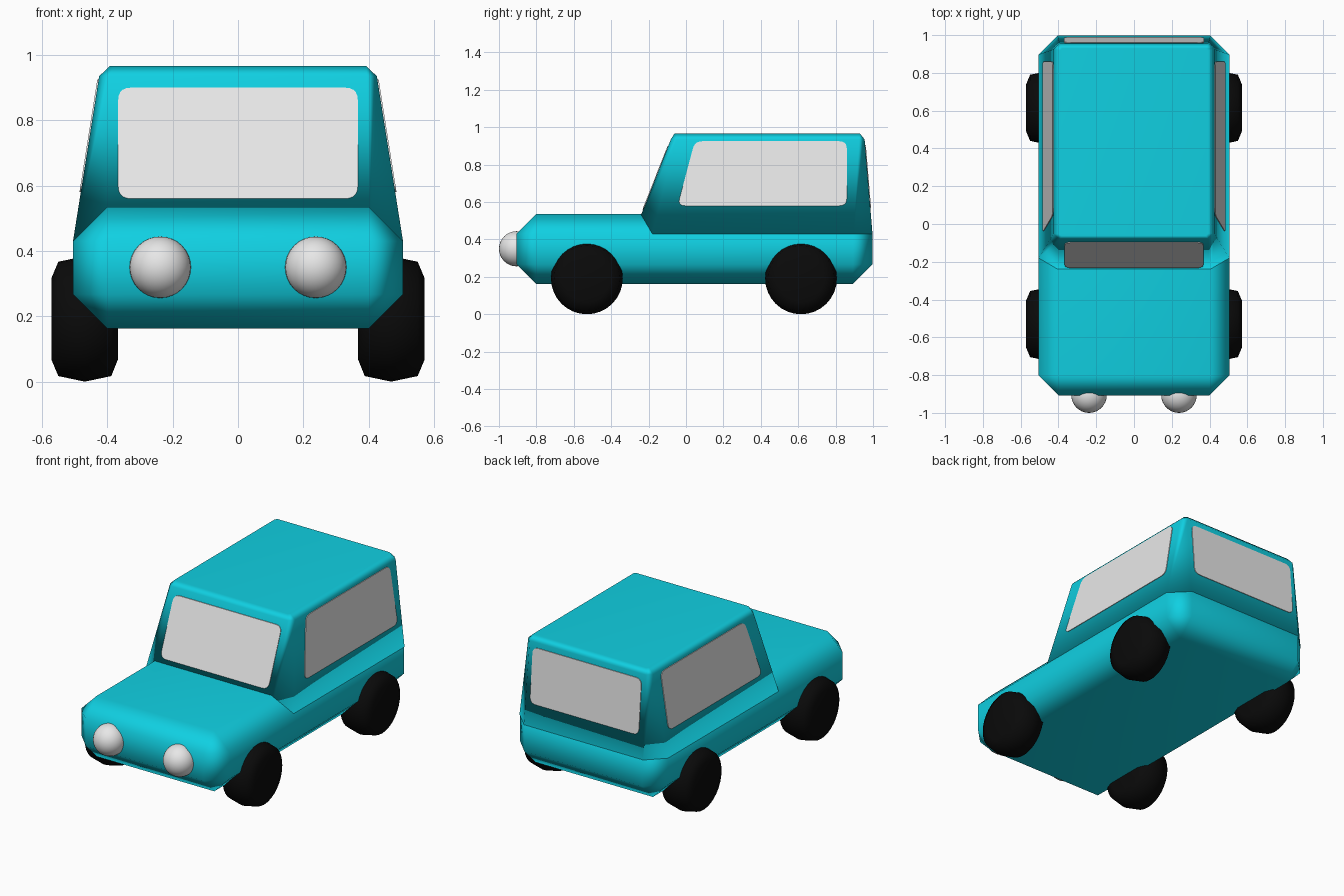
import bpy, bmesh, math
from mathutils import Vector

if "Cube" in bpy.data.objects:
    bpy.data.objects.remove(bpy.data.objects["Cube"])


def material(name, r, g, b):
    m = bpy.data.materials.new(name)
    m.diffuse_color = (r, g, b, 1)
    m.use_nodes = True
    m.node_tree.nodes["Principled BSDF"].inputs["Base Color"].default_value = m.diffuse_color
    return m


PAINT = material("turquoise paint", 0.005, 0.63, 0.76)
GLASS = material("light grey", 0.8, 0.8, 0.8)
RUBBER = material("black rubber", 0.003, 0.003, 0.003)


def finish(name, bm, mat, angle=50, weighted=False):
    bmesh.ops.recalc_face_normals(bm, faces=bm.faces)
    me = bpy.data.meshes.new(name)
    bm.to_mesh(me)
    bm.free()
    me.materials.append(mat)
    ob = bpy.data.objects.new(name, me)
    bpy.context.collection.objects.link(ob)
    bpy.ops.object.select_all(action='DESELECT')
    ob.select_set(True)
    bpy.context.view_layer.objects.active = ob
    bpy.ops.object.shade_smooth_by_angle(angle=math.radians(angle))
    if weighted:
        ob.modifiers.new("even shading", 'WEIGHTED_NORMAL')
    return ob


def loft(rings):
    """Skin closed rings of equal length and cap both ends."""
    bm = bmesh.new()
    vs = [[bm.verts.new(p) for p in ring] for ring in rings]
    n = len(vs[0])
    for a, b in zip(vs, vs[1:]):
        for i in range(n):
            j = (i + 1) % n
            bm.faces.new((a[i], a[j], b[j], b[i]))
    bm.faces.new(vs[0])
    bm.faces.new(vs[-1])
    return bm


# Lower body: chamfered box
bm = bmesh.new()
bmesh.ops.create_cube(bm, size=1)
for v in bm.verts:
    v.co = Vector((v.co.x * 1.01, v.co.y * 1.905 + 0.0455, v.co.z * 0.373 + 0.3485))
bmesh.ops.bevel(bm, geom=bm.edges[:], offset=0.105, segments=1, affect='EDGES')
finish("body", bm, PAINT, 60, True)


# Cabin: tapered, corners cut wide at the waist and narrow at the roof
def cab_ring(w, front, back, z, c):
    return [(-w + c, front, z), (w - c, front, z), (w, front + c, z), (w, back - c, z),
            (w - c, back, z), (-w + c, back, z), (-w, back - c, z), (-w, front + c, z)]


WAIST, SHOULDER = 0.43, 0.935
cab = loft([cab_ring(0.505, -0.28, 0.997, WAIST, 0.10),
            cab_ring(0.425, -0.081, 0.955, SHOULDER, 0.03),
            cab_ring(0.392, -0.062, 0.930, 0.966, 0.012)])
finish("cabin", cab, PAINT, 60, True)


# Windows: thin rounded plates lying on the sloping cabin walls
def rounded(corners, r=0.04, steps=5):
    out = []
    n = len(corners)
    for i in range(n):
        p = Vector(corners[i])
        a = p + (Vector(corners[i - 1]) - p).normalized() * r
        b = p + (Vector(corners[(i + 1) % n]) - p).normalized() * r
        for k in range(steps + 1):
            t = k / steps
            out.append(a * (1 - t) ** 2 + p * 2 * t * (1 - t) + b * t * t)
    return out


def window(name, corners, place):
    pts = rounded(corners)
    finish(name, loft([[place(p.x, p.y, d) for p in pts] for d in (-0.004, 0.004)]), GLASS, 30)


def wall(z, low, high):
    return low + (high - low) * (z - WAIST) / (SHOULDER - WAIST)


window("windscreen", [(-0.367, 0.56), (0.367, 0.56), (0.367, 0.90), (-0.367, 0.90)],
       lambda u, z, d: (u, wall(z, -0.28, -0.081) - d, z))
window("rear_window", [(-0.37, 0.57), (0.37, 0.57), (0.37, 0.905), (-0.37, 0.905)],
       lambda u, z, d: (u, wall(z, 0.997, 0.955) + d, z))
for side, s in (("left", -1), ("right", 1)):
    window(side + "_window", [(-0.045, 0.58), (0.86, 0.58), (0.86, 0.925), (0.047, 0.925)],
           lambda u, z, d: (s * (wall(z, 0.505, 0.425) + d), u, z))

    # Wheels: turned tyre profile (x, radius)
    tyre = [(0.368, 0.125), (0.388, 0.175), (0.469, 0.192), (0.550, 0.175), (0.571, 0.125)]
    for end, y in (("front", -0.53), ("rear", 0.615)):
        rings = [[(s * x, y + r * math.cos(a), 0.192 + r * math.sin(a))
                  for a in (math.tau * i / 32 for i in range(32))] for x, r in tyre]
        finish(f"{side}_{end}_wheel", loft(rings), RUBBER, 70)

    # Headlights
    bm = bmesh.new()
    bmesh.ops.create_uvsphere(bm, u_segments=32, v_segments=16, radius=0.094)
    bmesh.ops.translate(bm, verts=bm.verts, vec=(s * 0.238, -0.906, 0.35))
    finish(side + "_headlight", bm, GLASS, 60)
